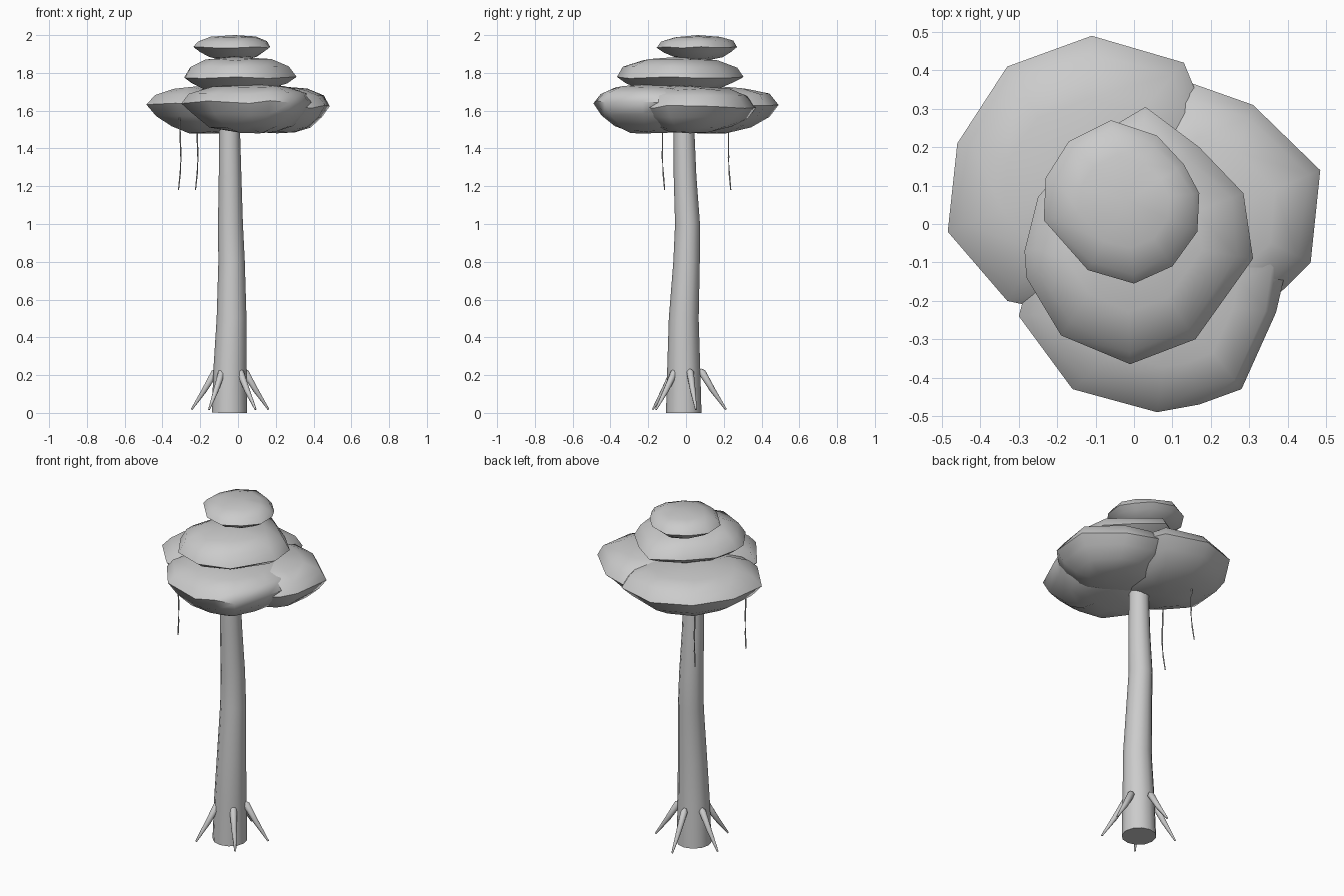
import bpy
import bmesh
import math
import random
from mathutils import Vector

random.seed(4)
if "Cube" in bpy.data.objects:
    bpy.data.objects.remove(bpy.data.objects["Cube"], do_unlink=True)

grey = bpy.data.materials.new("plain grey")
grey.use_nodes = True
COLOUR = (0.6, 0.6, 0.6, 1.0)
grey.diffuse_color = COLOUR
grey.node_tree.nodes["Principled BSDF"].inputs["Base Color"].default_value = COLOUR


def loft(name, rings, bottom, top, sharp_angle):
    """Skin a stack of equal rings and close each end with a fan to a point."""
    bm = bmesh.new()
    loops = [[bm.verts.new(point) for point in ring] for ring in rings]
    count = len(loops[0])
    low, high = bm.verts.new(bottom), bm.verts.new(top)
    for i in range(count):
        j = (i + 1) % count
        for below, above in zip(loops, loops[1:]):
            bm.faces.new((below[i], below[j], above[j], above[i]))
        bm.faces.new((low, loops[0][j], loops[0][i]))
        bm.faces.new((high, loops[-1][i], loops[-1][j]))
    bmesh.ops.recalc_face_normals(bm, faces=bm.faces)
    mesh = bpy.data.meshes.new(name)
    bm.to_mesh(mesh)
    bm.free()
    mesh.materials.append(grey)
    obj = bpy.data.objects.new(name, mesh)
    bpy.context.collection.objects.link(obj)
    bpy.ops.object.select_all(action="DESELECT")
    obj.select_set(True)
    bpy.context.view_layer.objects.active = obj
    bpy.ops.object.shade_smooth_by_angle(angle=math.radians(sharp_angle))


def tube(name, path, radii, sides):
    """Tapered round tube whose rings face along the path."""
    points = [Vector(p) for p in path]
    rings = []
    for k, (centre, radius) in enumerate(zip(points, radii)):
        along = points[min(k + 1, len(points) - 1)] - points[max(k - 1, 0)]
        turn = Vector((0, 0, 1)).rotation_difference(along.normalized())
        rings.append([])
        for s in range(sides):
            a = math.tau * s / sides
            rings[-1].append(centre + turn @ Vector((math.cos(a), math.sin(a), 0)) * radius)
    loft(name, rings, points[0], points[-1], 50)


# Share of the outline and share of the height, from underside to crown
BLOB_PROFILE = ((0.35, -0.95), (0.62, -0.77), (0.85, -0.4), (1, 0), (0.88, 0.5), (0.58, 0.85))


def blob(name, outline, low, middle, high):
    """Flattened leaf cushion with an irregular outline."""
    centre = sum((Vector(p) for p in outline), Vector((0, 0))) / len(outline)
    rings = []
    for share, height in BLOB_PROFILE:
        span = high - middle if height > 0 else middle - low
        ring = []
        for p in outline:
            wobble = 1 if share == 1 else random.uniform(0.97, 1.03)
            flat = centre + (Vector(p) - centre) * share * wobble
            lift = random.uniform(-0.06, 0.06) * span
            ring.append((flat.x, flat.y, middle + height * span + lift))
        rings.append(ring)
    loft(name, rings, (*centre, low), (*centre, high), 60)


# Trunk, leaning and swaying slightly
tube("trunk",
     [(-0.045, -0.012, 0), (-0.042, -0.012, 0.25), (-0.034, -0.012, 0.5), (-0.034, 0.003, 0.8),
      (-0.04, 0.008, 1), (-0.042, -0.005, 1.25), (-0.045, -0.012, 1.55)],
     (0.094, 0.087, 0.079, 0.07, 0.066, 0.06, 0.054), 12)

# Five prop roots around the base
for degrees in (-50, 14, 94, 166, 238):
    a = math.radians(degrees)
    path = [(-0.042 + math.cos(a) * r, 0.002 + math.sin(a) * r, z)
            for r, z in ((0.073, 0.23), (0.083, 0.215), (0.14, 0.12), (0.21, 0.018))]
    tube("prop_root", path, (0.008, 0.02, 0.015, 0.005), 8)

# Lower canopy tier: three deeply overlapping cushions
blob("lower_canopy_back",
     [(-0.485, -0.02), (-0.33, -0.2), (-0.24, -0.22), (0.03, -0.23), (0.18, -0.04), (0.2, 0.25),
      (0.13, 0.42), (-0.11, 0.49), (-0.33, 0.41), (-0.46, 0.21)], 1.48, 1.635, 1.735)
blob("lower_canopy_side",
     [(-0.12, -0.05), (0.02, -0.26), (0.24, -0.29), (0.39, -0.17), (0.46, -0.1), (0.485, 0.14),
      (0.31, 0.31), (0.14, 0.37), (-0.06, 0.25)], 1.48, 1.62, 1.73)
blob("lower_canopy_front",
     [(-0.3, -0.24), (-0.16, -0.43), (0.06, -0.49), (0.17, -0.47), (0.28, -0.43),
      (0.37, -0.23), (0.4, -0.1), (0.33, 0.1), (0.08, 0.22), (-0.22, 0.06)], 1.48, 1.645, 1.74)

# Middle canopy tier
blob("middle_canopy",
     [(-0.28, -0.14), (-0.19, -0.29), (-0.01, -0.365), (0.16, -0.3), (0.31, -0.09),
      (0.285, 0.08), (0.17, 0.2), (0.03, 0.305), (-0.13, 0.21), (-0.25, 0.07), (-0.285, -0.07)],
     1.7, 1.775, 1.885)

# Top canopy tier
blob("top_canopy",
     [(-0.235, 0.01), (-0.12, -0.12), (0, -0.155), (0.1, -0.11), (0.165, -0.02), (0.17, 0.08),
      (0.13, 0.155), (0.06, 0.23), (-0.06, 0.27), (-0.17, 0.215), (-0.23, 0.12)],
     1.87, 1.935, 2)

# Two hanging vines
for x, y in ((-0.305, -0.125), (-0.215, 0.225)):
    tube("hanging_vine",
         [(x - 0.005, y, 1.58), (x + 0.003, y, 1.35), (x - 0.001, y + 0.004, 1.27),
          (x - 0.01, y + 0.012, 1.18)], (0.004, 0.004, 0.004, 0.003), 6)
